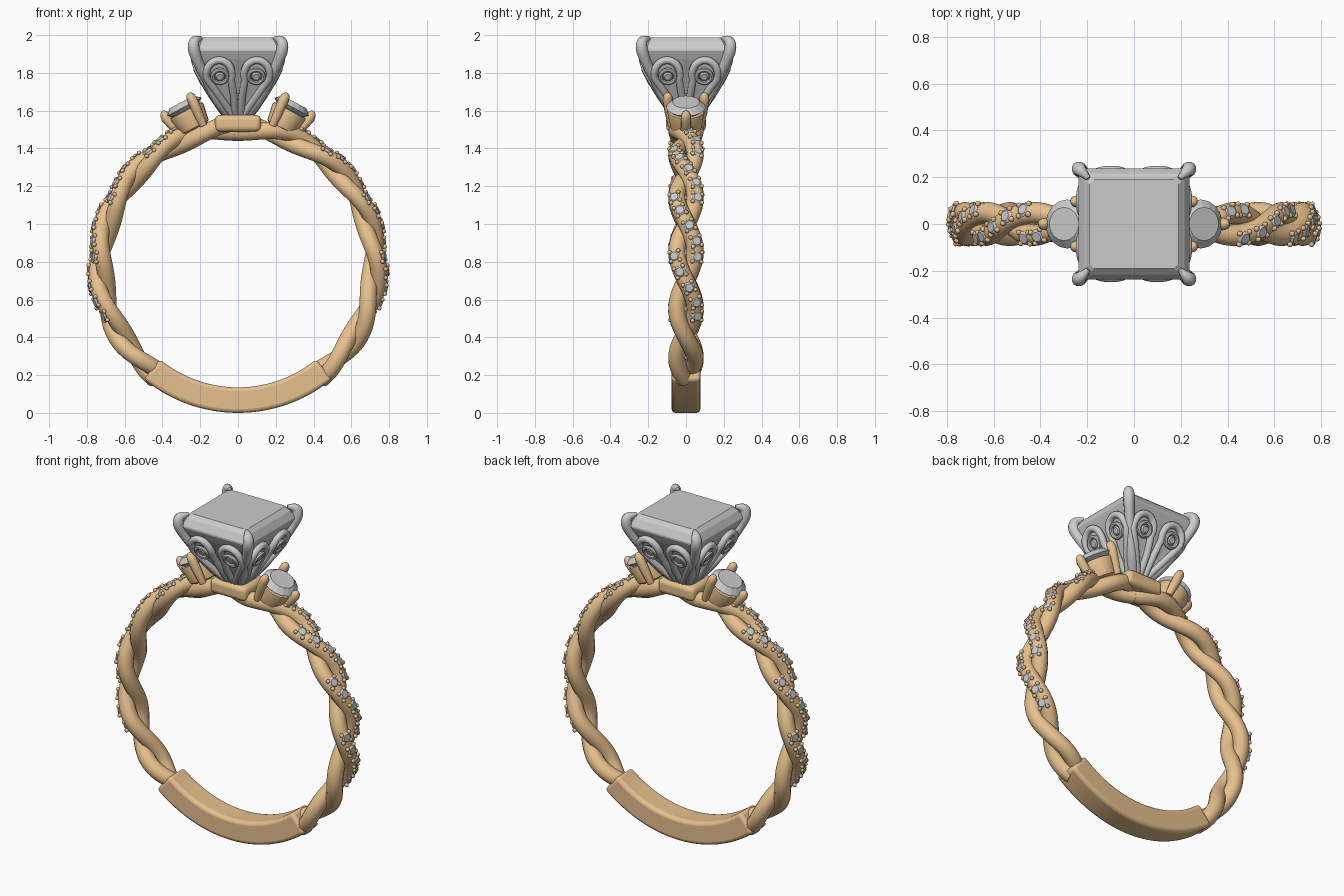
import bpy, bmesh, math
from math import sin, cos, pi, radians
from mathutils import Vector as V, Matrix

if "Cube" in bpy.data.objects:
    bpy.data.objects.remove(bpy.data.objects["Cube"])

gold = bpy.data.materials.new("gold")
gold.diffuse_color = (0.80, 0.53, 0.27, 1)
gold.use_nodes = True
gold.node_tree.nodes["Principled BSDF"].inputs["Base Color"].default_value = gold.diffuse_color
CZ = 0.785  # height of the ring centre


def finish(name, bm, mat=None, smooth=True):
    bmesh.ops.recalc_face_normals(bm, faces=bm.faces)
    me = bpy.data.meshes.new(name)
    bm.to_mesh(me)
    bm.free()
    ob = bpy.data.objects.new(name, me)
    bpy.context.collection.objects.link(ob)
    if mat:
        me.materials.append(mat)
    if smooth:
        bpy.ops.object.select_all(action='DESELECT')
        ob.select_set(True)
        bpy.context.view_layer.objects.active = ob
        bpy.ops.object.shade_smooth_by_angle(angle=radians(40))
    return ob


def skin(bm, rings, closed=False):
    vs = [[bm.verts.new(p) for p in r] for r in rings]
    n = len(vs[0])
    for i in range(len(vs) if closed else len(vs) - 1):
        a, b = vs[i], vs[(i + 1) % len(vs)]
        for j in range(n):
            bm.faces.new((a[j], a[(j + 1) % n], b[(j + 1) % n], b[j]))
    if not closed:
        bm.faces.new(vs[0])
        bm.faces.new(vs[-1])


def tube(bm, pts, rad, ref, closed=False, sides=10):
    rings, n = [], len(pts)
    for i, p in enumerate(pts):
        q0 = pts[i - 1] if (closed or i) else p
        q1 = pts[(i + 1) % n] if (closed or i < n - 1) else p
        t = (q1 - q0).normalized()
        a = (ref - t * ref.dot(t)).normalized()
        b = t.cross(a)
        r = rad[i] if isinstance(rad, list) else rad
        rings.append([p + (a * cos(2 * pi * k / sides) + b * sin(2 * pi * k / sides)) * r
                      for k in range(sides)])
    skin(bm, rings, closed)


def spline(pts, steps=5):
    P = [pts[0]] + pts + [pts[-1]]
    out = []
    for i in range(1, len(P) - 2):
        a, b, c, d = P[i - 1:i + 3]
        for k in range(steps):
            t = k / steps
            out.append((b * 2 + (c - a) * t + (a * 2 - b * 5 + c * 4 - d) * t * t
                        + (b * 3 - a - c * 3 + d) * t ** 3) * 0.5)
    return out + [pts[-1]]


def frame(pos, n, u):
    n = n.normalized()
    u = (u - n * u.dot(n)).normalized()
    v = n.cross(u)
    return Matrix.Translation(pos) @ Matrix((u, v, n)).transposed().to_4x4()


def gem(bm, m, r, seg=12):
    for z, r1, r2, d in ((0.14, 1, 0.68, 0.28), (-0.3, 0.2, 1, 0.6)):
        bmesh.ops.create_cone(bm, cap_ends=True, segments=seg, radius1=r1 * r, radius2=r2 * r,
                              depth=d * r, matrix=m @ Matrix.Translation((0, 0, z * r)))


# twisted shank: two strands per side, each half twist spanning 24 degrees
def strand(th, k, s):
    ph = (th + 6.7) / 24.17 * pi + k * pi
    r = 0.725 + 0.025 * cos(ph)
    a = radians(th)
    return V((s * r * cos(a), -s * 0.048 * sin(ph), CZ + r * sin(a))), ph


gems, beads = bmesh.new(), bmesh.new()
for s, side in ((1, "right"), (-1, "left")):
    for k in range(2):
        bm = bmesh.new()
        pts = [strand(-54 + i * 1.5, k, s)[0] for i in range(97)]
        tube(bm, pts, 0.046, V((0, 1, 0)), sides=14)
        finish(f"{side}_strand_{k + 1}", bm, gold)
        # small stones with bead prongs on the outward runs
        th = -21 if k == 0 else -3
        while th < 67:
            p, ph = strand(th, k, s)
            if cos(ph) > -0.4:
                a = radians(th)
                n = V((s * cos(a), -s * 0.35 * sin(ph), sin(a))).normalized()
                tan = strand(th + 1, k, s)[0] - strand(th - 1, k, s)[0]
                m = frame(p + n * 0.043, n, tan)
                gem(gems, m, 0.032, 10)
                for c in range(4):
                    w = pi / 4 + c * pi / 2
                    bmesh.ops.create_icosphere(
                        beads, subdivisions=2, radius=0.012,
                        matrix=m @ Matrix.Translation((0.035 * cos(w), 0.035 * sin(w), -0.001)))
            th += 6.1
finish("shank_stones", gems, smooth=False)
finish("shank_beads", beads, gold)

# plain bar at the bottom of the band
bm = bmesh.new()
skin(bm, [[V((r * sin(a), y, CZ - r * cos(a))) for r, y in
           ((0.65, -0.076), (0.785, -0.076), (0.785, 0.076), (0.65, 0.076))]
          for a in [radians(-39.5 + 79 * i / 28) for i in range(29)]])
bar = finish("bottom_bar", bm, gold)
bv = bar.modifiers.new("bevel", 'BEVEL')
bv.width, bv.segments, bv.limit_method, bv.angle_limit = 0.02, 3, 'ANGLE', radians(40)

# gold seat under the head
bm = bmesh.new()
bmesh.ops.create_cube(bm, size=1, matrix=Matrix.Translation((0, 0, 1.533))
                      @ Matrix.Diagonal((0.245, 0.21, 0.09, 1)))
seat = finish("head_seat", bm, gold)
bv = seat.modifiers.new("bevel", 'BEVEL')
bv.width, bv.segments = 0.028, 4

# tilted round side stones in three-prong cups
for s, side in ((1, "right"), (-1, "left")):
    t = radians(28)
    m = frame(V((s * 0.285, 0, 1.62)), V((s * sin(t), 0, cos(t))), V((s, 0, 0)))
    bm = bmesh.new()
    gem(bm, m, 0.105, 16)
    finish(f"{side}_side_stone", bm, smooth=False)
    bm = bmesh.new()
    skin(bm, [[m @ V((r * cos(2 * pi * j / 28), r * sin(2 * pi * j / 28), z)) for j in range(28)]
              for r, z in ((0.07, -0.13), (0.082, -0.122), (0.098, -0.035), (0.095, -0.022), (0.08, -0.02))])
    for w in (0, 2 * pi / 3, -2 * pi / 3):
        top = 0.022 if w == 0 else 0.042
        d = V((cos(w), sin(w), 0))
        pr = [(0.088, -0.135), (0.1, -0.06), (0.112, top - 0.03), (0.111, top - 0.008),
              (0.108, top + 0.006), (0.106, top + 0.012)]
        tube(bm, [m @ (d * r + V((0, 0, z))) for r, z in pr],
             [0.02, 0.026, 0.027, 0.024, 0.015, 0.003], m.to_3x3() @ d, sides=12)
    finish(f"{side}_side_cup", bm, gold)


# square centre stone with clipped corners
def square(h, z):
    c = h * 0.9
    return [V((x, y, z)) for x, y in ((h, -c), (h, c), (c, h), (-c, h), (-h, c), (-h, -c), (-c, -h), (c, -h))]


bm = bmesh.new()
skin(bm, [square(h, z) for h, z in ((0.045, 1.56), (0.1, 1.68), (0.165, 1.79), (0.215, 1.87), (0.238, 1.915),
                                    (0.238, 1.925), (0.215, 1.965), (0.19, 1.988))])
finish("centre_stone", bm, smooth=False)

# corner prongs of the head
bm = bmesh.new()
path = spline([V((h, h, z)) for h, z in ((0.03, 1.56), (0.1, 1.65), (0.155, 1.745), (0.208, 1.85),
                                        (0.234, 1.925), (0.229, 1.968), (0.195, 1.985))])
rads = [v.x for v in spline([V((r, 0, 0)) for r in (0.03, 0.032, 0.028, 0.028, 0.032, 0.027, 0.01)])]
for k in range(4):
    R = Matrix.Rotation(k * pi / 2, 3, 'Z')
    tube(bm, [R @ p for p in path], rads, R @ V((1, -1, 0)), sides=12)
finish("head_prongs", bm)

# teardrop petals with round bezels, two on each side of the head
PROFILE = ((1.55, 0.045), (1.66, 0.125), (1.75, 0.18), (1.82, 0.215), (1.92, 0.245))


def out(z):
    for (z0, y0), (z1, y1) in zip(PROFILE, PROFILE[1:]):
        if z <= z1:
            break
    return y0 + (y1 - y0) * (z - z0) / (z1 - z0)


loops, fills, bezels, dots = (bmesh.new() for _ in range(4))
for k in range(4):
    R = Matrix.Rotation(k * pi / 2, 3, 'Z')
    nrm = R @ V((0, -1, -0.5)).normalized()
    for s in (1, -1):
        def on(x, z):
            return R @ V((s * x, -out(z), z))
        arc = [(0.1 + 0.068 * cos(a), 1.792 + 0.075 * sin(a))
               for a in [radians(-15 + i * 215 / 20) for i in range(21)]]
        outline = ([(0.025, 1.57)] + [(0.025 + 0.14 * f, 1.57 + 0.2 * f ** 1.0) for f in (0.3, 0.6, 0.85)]
                   + arc + [(0.03, 1.73), (0.022, 1.68), (0.018, 1.62), (0.015, 1.57)])
        pts = [on(x, z) for x, z in outline]
        tube(loops, pts, 0.02, nrm, sides=10)
        # backing plate inside the loop
        mid = fills.verts.new(on(0.095, 1.77) - nrm * 0.006)
        rim = [fills.verts.new(p - nrm * 0.006) for p in pts]
        for i in range(len(rim)):
            fills.faces.new((mid, rim[i], rim[(i + 1) % len(rim)]))
        m = frame(on(0.096, 1.785) + nrm * 0.01, nrm, R @ V((1, 0, 0)))
        ring = [m @ V((0.039 * cos(2 * pi * i / 20), 0.039 * sin(2 * pi * i / 20), 0)) for i in range(20)]
        tube(bezels, ring, 0.012, nrm, closed=True, sides=8)
        gem(dots, m, 0.026, 12)
finish("petal_loops", loops)
finish("petal_plates", fills)
finish("petal_bezels", bezels)
finish("petal_stones", dots, smooth=False)
